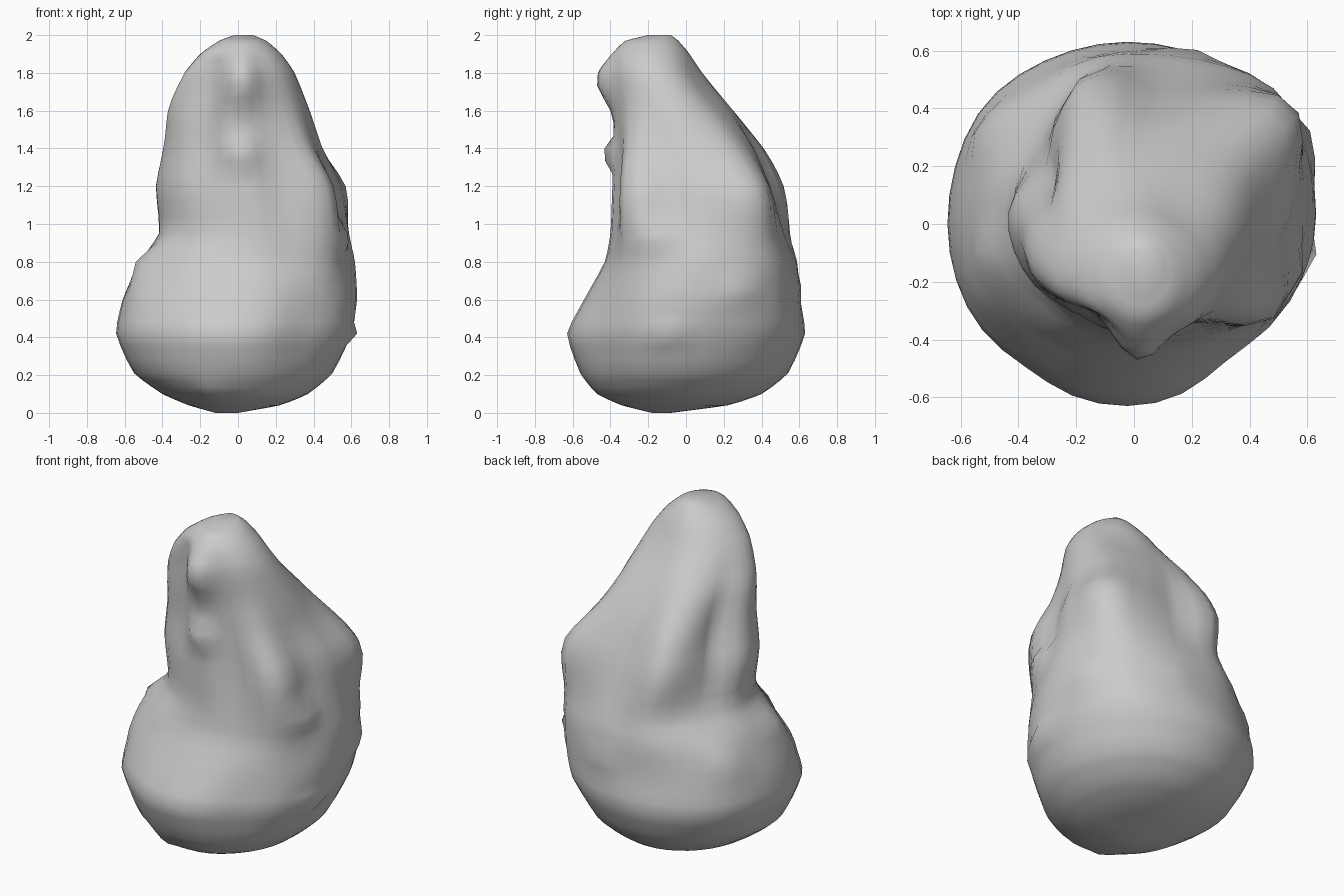
import bpy, bmesh, math

# Silhouette levels: z, left x, right x, front y, back y
LEVELS = [
    (0.00, -0.12, 0.00, -0.18, -0.08), (0.04, -0.26, 0.22, -0.34, 0.22),
    (0.10, -0.40, 0.37, -0.47, 0.40), (0.21, -0.55, 0.50, -0.56, 0.54),
    (0.42, -0.645, 0.60, -0.63, 0.63), (0.60, -0.61, 0.63, -0.54, 0.605),
    (0.80, -0.52, 0.62, -0.43, 0.59), (0.95, -0.42, 0.59, -0.40, 0.54),
    (1.20, -0.44, 0.55, -0.39, 0.47), (1.40, -0.40, 0.45, -0.38, 0.38),
    (1.60, -0.36, 0.38, -0.38, 0.25), (1.80, -0.28, 0.30, -0.40, 0.09),
    (1.90, -0.20, 0.23, -0.38, 0.02), (1.97, -0.10, 0.15, -0.32, -0.04),
    (2.00, -0.02, 0.08, -0.20, -0.08),
]
# Ridges and hollows: angle (deg), height, angular width, height spread, amount
LOBES = [
    (39, 1.17, 18, 0.26, 0.13), (112, 1.22, 13, 0.32, 0.08),
    (153, 1.30, 16, 0.30, -0.10), (195, 1.65, 18, 0.15, 0.02),
    (316, 1.13, 14, 0.36, 0.09), (240, 1.45, 14, 0.28, -0.05),
    (345, 1.15, 12, 0.25, -0.04), (308, 0.45, 18, 0.25, -0.045),
    (290, 1.20, 8, 0.22, -0.03), (86, 1.22, 11, 0.28, -0.04),
    (60, 1.72, 25, 0.15, -0.03), (230, 1.78, 20, 0.16, -0.05),
    (45, 0.60, 20, 0.30, 0.04), (140, 0.50, 20, 0.25, 0.02),
    (210, 0.70, 15, 0.15, 0.04), (235, 0.40, 15, 0.2, -0.02),
    (272, 1.75, 14, 0.13, 0.08), (268, 1.37, 9, 0.06, 0.07),
    (350, 0.42, 7, 0.05, 0.04), (24, 0.65, 8, 0.07, 0.04),
    (335, 0.93, 8, 0.07, 0.05), (250, 0.12, 8, 0.05, 0.03),
    (75, 0.65, 8, 0.06, 0.03), (200, 0.80, 9, 0.07, 0.04),
    (235, 0.80, 8, 0.06, 0.03), (150, 0.70, 9, 0.09, 0.04),
]
SIDES, STEPS = 40, 3


def bump(deg, z):
    total = 0
    for a, h, wa, wh, amount in LOBES:
        d = (deg - a + 180) % 360 - 180
        total += amount * math.exp(-(d / wa) ** 2 - ((z - h) / wh) ** 2)
    return total


def curve(p0, p1, p2, p3, t):
    """Row between p1 and p2: halfway between a straight and a smooth blend."""
    h = p2[0] - p1[0]
    row = [p1[0] + h * t]
    for k in range(1, 5):
        m1 = h * (p2[k] - p0[k]) / (p2[0] - p0[0])
        m2 = h * (p3[k] - p1[k]) / (p3[0] - p1[0])
        smooth = ((2*t**3 - 3*t**2 + 1) * p1[k] + (t**3 - 2*t**2 + t) * m1
                  + (3*t**2 - 2*t**3) * p2[k] + (t**3 - t**2) * m2)
        row.append((smooth + p1[k] + (p2[k] - p1[k]) * t) / 2)
    return row


# Lumpy body: lofted rings pushed out by the lobes
bm = bmesh.new()
rows = []
last = len(LEVELS) - 1
for n in range(last):
    p0, p3 = LEVELS[max(n - 1, 0)], LEVELS[min(n + 2, last)]
    for s in range(STEPS):
        rows.append(curve(p0, LEVELS[n], LEVELS[n + 1], p3, s / STEPS))
rows.append(LEVELS[-1])
rings = []
for z, left, right, front, back in rows:
    cx, cy = (left + right) / 2, (front + back) / 2
    fade = max(0, min(1, (2.0 - z) / 0.15, z / 0.08))
    ring = []
    for i in range(SIDES):
        t = 2 * math.pi * i / SIDES
        c, s = math.cos(t), math.sin(t)
        b = bump(math.degrees(t), z) * fade
        ring.append(bm.verts.new((cx + c * ((right - left) / 2 + b),
                                  cy + s * ((back - front) / 2 + b), z)))
    rings.append(ring)
for a, b in zip(rings, rings[1:]):
    for i in range(SIDES):
        j = (i + 1) % SIDES
        bm.faces.new((a[i], a[j], b[j], b[i]))
bm.faces.new(rings[0][::-1])
bm.faces.new(rings[-1])

mesh = bpy.data.meshes.new("lumpy_rock")
bm.to_mesh(mesh)
bm.free()
rock = bpy.data.objects.new("lumpy_rock", mesh)
bpy.context.collection.objects.link(rock)
for p in mesh.polygons:
    p.use_smooth = True
